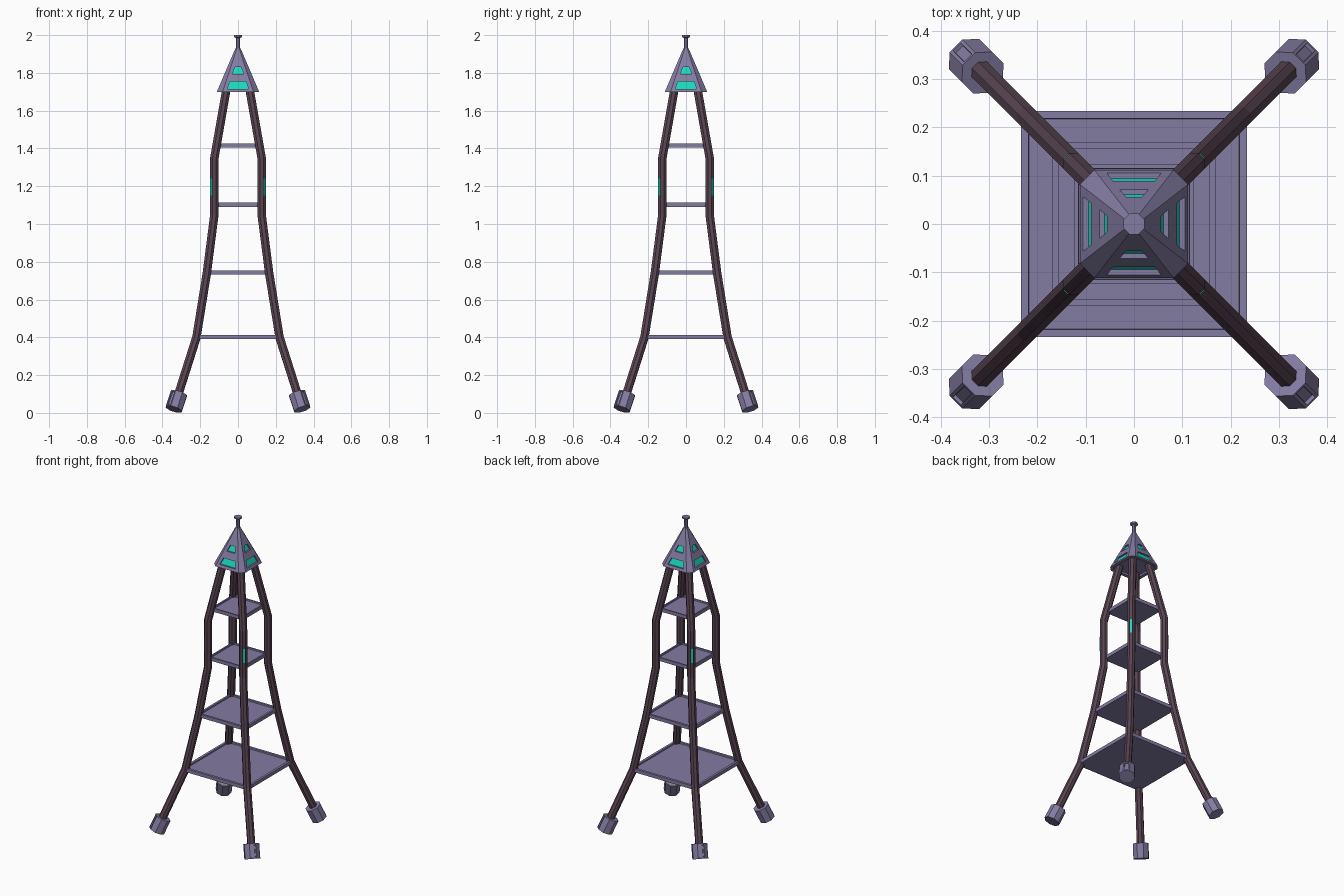
import bpy, bmesh
from math import sin, cos, pi, sqrt, radians
from mathutils import Vector, Matrix

if "Cube" in bpy.data.objects:
    bpy.data.objects.remove(bpy.data.objects["Cube"])


def material(name, rgb):
    m = bpy.data.materials.new(name)
    m.diffuse_color = (*rgb, 1)
    m.use_nodes = True
    m.node_tree.nodes["Principled BSDF"].inputs["Base Color"].default_value = m.diffuse_color
    return m


METAL = material("lavender_metal", (0.23, 0.20, 0.36))
DARK = material("dark_plum", (0.10, 0.06, 0.085))
GLOW = material("teal_glow", (0.01, 0.68, 0.52))
S2 = sqrt(2)


def finish(name, bm, mat, angle=0.0):
    bmesh.ops.recalc_face_normals(bm, faces=bm.faces)
    me = bpy.data.meshes.new(name)
    bm.to_mesh(me)
    bm.free()
    ob = bpy.data.objects.new(name, me)
    if mat:
        me.materials.append(mat)
    ob.rotation_euler.z = angle
    bpy.context.collection.objects.link(ob)
    return ob


def loft(bm, rings):
    """Skin a list of equal-length point rings and cap both ends."""
    vs = [[bm.verts.new(p) for p in r] for r in rings]
    n = len(vs[0])
    for a, b in zip(vs, vs[1:]):
        for i in range(n):
            bm.faces.new((a[i], a[(i + 1) % n], b[(i + 1) % n], b[i]))
    return bm.faces.new(vs[0]), bm.faces.new(vs[-1])


def tube_rings(path, radii):
    """Mitred octagon rings along a path in the XZ plane, flat side outward."""
    pts = [Vector((d, 0, z)) for d, z in path]
    rings = []
    for i, p in enumerate(pts):
        a = (p - pts[i - 1]).normalized() if i else None
        b = (pts[i + 1] - p).normalized() if i < len(pts) - 1 else None
        t = ((a or b) + (b or a)).normalized()
        nrm = Vector((t.z, 0, -t.x)) / t.dot(a or b)
        rings.append([p + radii[i] * (nrm * cos(k * pi / 4 + pi / 8)
                                      + Vector((0, 1, 0)) * sin(k * pi / 4 + pi / 8))
                      for k in range(8)])
    return rings


# Legs, feet and leg lights, one set per corner
leg_path = [(0.328, 0.06), (0.22, 0.40), (0.165, 0.74), (0.125, 1.05), (0.125, 1.35), (0.06, 1.72)]
leg_path = [(c * S2, z) for c, z in leg_path]
for k in range(4):
    ang = pi / 4 + k * pi / 2
    bm = bmesh.new()
    loft(bm, tube_rings(leg_path, [0.024] * 6))
    finish(f"leg_{k}", bm, DARK, ang)

    bm = bmesh.new()
    loft(bm, tube_rings([(0.340 * S2, 0.02), (0.313 * S2, 0.102)], [0.048] * 2))
    bmesh.ops.recalc_face_normals(bm, faces=bm.faces)
    # recessed slots on the outward half of the foot
    sides = [f for f in bm.faces if len(f.verts) == 4 and f.normal.x > 0.85]
    for f in sides:
        bmesh.ops.inset_region(bm, faces=[f], thickness=0.010)
        bmesh.ops.inset_region(bm, faces=[f], thickness=0.0005, depth=-0.008)
    finish(f"foot_{k}", bm, METAL, ang)

    bm = bmesh.new()
    bmesh.ops.create_cube(bm, size=1, matrix=Matrix.Translation((0.125 * S2 + 0.0215, 0, 1.195))
                          @ Matrix.Diagonal((0.003, 0.013, 0.09, 1)))
    finish(f"leg_light_{k}", bm, GLOW, ang)

# Square platforms with a shallow recessed floor
for i, (h, z, rim) in enumerate([(0.234, 0.402, 0.022), (0.170, 0.743, 0.019),
                                 (0.124, 1.102, 0.013), (0.112, 1.415, 0.012)]):
    bm = bmesh.new()
    square = [(-h, -h), (h, -h), (h, h), (-h, h)]
    _, top = loft(bm, [[(x, y, z + dz) for x, y in square] for dz in (-0.011, 0.011)])
    bmesh.ops.recalc_face_normals(bm, faces=bm.faces)
    bmesh.ops.inset_region(bm, faces=[top], thickness=rim)
    bmesh.ops.inset_region(bm, faces=[top], thickness=0.001, depth=-0.009)
    finish(f"platform_{i}", bm, METAL)

# Pyramid cap with chamfered corners and hollow underside
Z0, Z1, H0, H1 = 1.70, 1.93, 0.112, 0.014


def face_dist(z):
    return H0 + (H1 - H0) * (z - Z0) / (Z1 - Z0)


def chamfered(h, c, z):
    return [(x, y, z) for x, y in ((h, -c), (h, c), (c, h), (-c, h),
                                   (-h, c), (-h, -c), (-c, -h), (c, -h))]


bm = bmesh.new()
bottom, _ = loft(bm, [chamfered(H0, 0.082, Z0), chamfered(H1, 0.006, Z1)])
bmesh.ops.recalc_face_normals(bm, faces=bm.faces)
bmesh.ops.inset_region(bm, faces=[bottom], thickness=0.022)
bmesh.ops.inset_region(bm, faces=[bottom], thickness=0.001, depth=-0.012)
cap = finish("cap", bm, METAL)

# Window recesses (cut) and glowing panes at their backs
windows = [(1.716, 1.755, 0.056, 0.043), (1.795, 1.832, 0.030, 0.016)]
cut = bmesh.new()
panes = bmesh.new()
for k in range(4):
    rot = Matrix.Rotation(k * pi / 2, 3, 'Z')
    for za, zb, wa, wb in windows:
        outline = [(-wa, za), (wa, za), (wb, zb), (-wb, zb)]
        back = lambda d: [rot @ Vector((x, -face_dist(z) + d, z)) for x, z in outline]
        loft(cut, [back(-0.03), back(0.012)])
        panes.faces.new([panes.verts.new(p) for p in back(0.011)])
finish("cap_windows", panes, GLOW)
cutter = finish("window_cutter", cut, None)
cutter.hide_render = True
mod = cap.modifiers.new("windows", 'BOOLEAN')
mod.object = cutter
mod.solver = 'EXACT'
bpy.context.view_layer.update()
dg = bpy.context.evaluated_depsgraph_get()
cut_mesh = bpy.data.meshes.new_from_object(cap.evaluated_get(dg))
cap.modifiers.clear()
cap.data = cut_mesh
cut_mesh.materials.clear()
cut_mesh.materials.append(METAL)
for p in cut_mesh.polygons:
    p.material_index = 0
bpy.data.objects.remove(cutter)

# Mast and its small top disc
bm = bmesh.new()
loft(bm, [[(r * cos(a * pi / 4 + pi / 8), r * sin(a * pi / 4 + pi / 8), z) for a in range(8)]
          for r, z in ((0.013, 1.92), (0.011, 1.985), (0.023, 1.99), (0.023, 2.0))])
finish("mast", bm, METAL)
